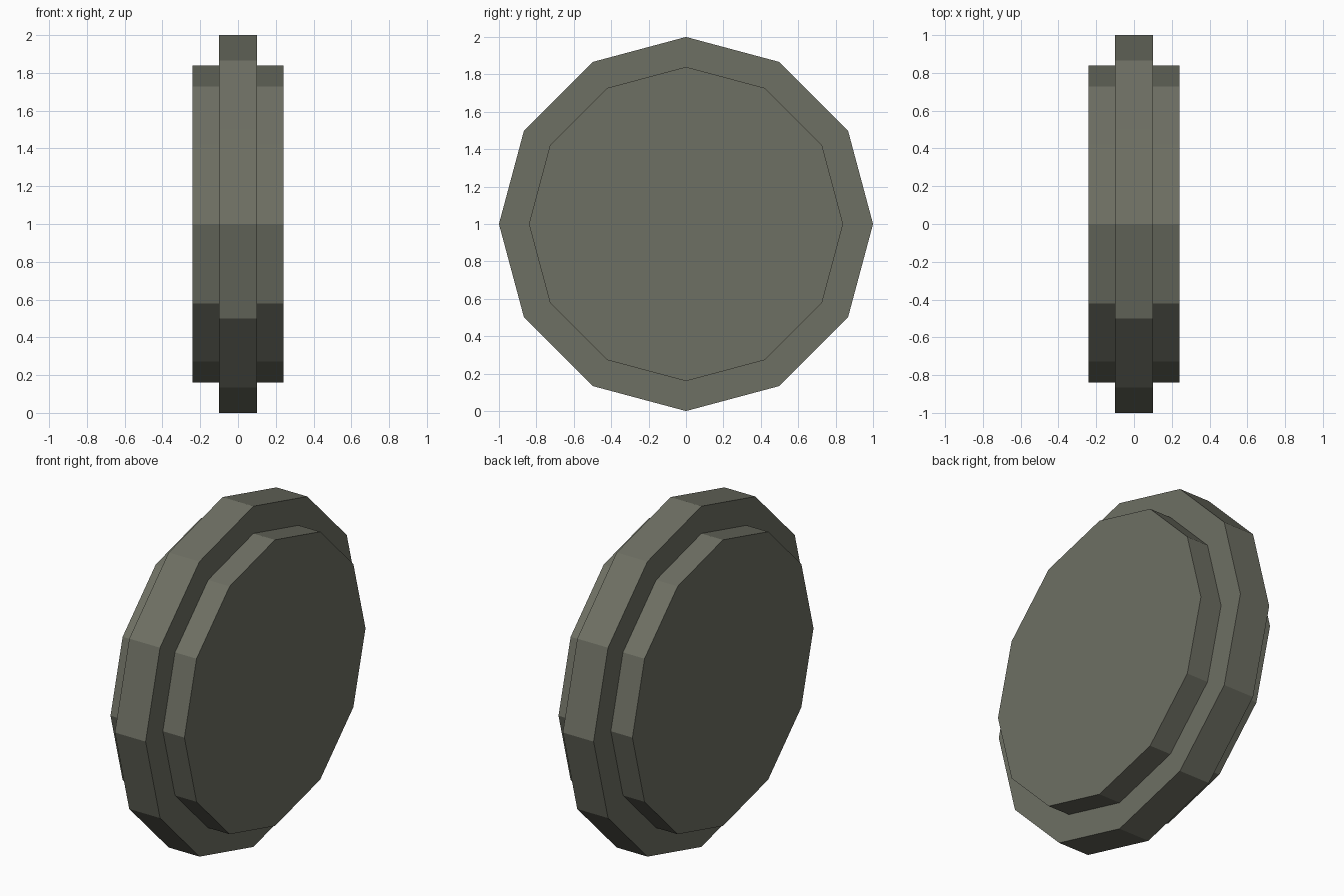
import bpy, bmesh, math

if "Cube" in bpy.data.objects:
    bpy.data.objects.remove(bpy.data.objects["Cube"])

SIDES = 12

# Single flat colour
mat = bpy.data.materials.new("grey_green")
mat.diffuse_color = (0.155, 0.16, 0.125, 1.0)
mat.use_nodes = True
mat.node_tree.nodes["Principled BSDF"].inputs["Base Color"].default_value = mat.diffuse_color


def lathe_x(name, profile, centre_z):
    """Closed solid of revolution about the x axis from (x, radius) points."""
    bm = bmesh.new()
    rings = []
    for x, r in profile:
        angles = [2 * math.pi * i / SIDES for i in range(SIDES)]
        rings.append([bm.verts.new((x, r * math.cos(a), centre_z + r * math.sin(a)))
                      for a in angles])
    for a, b in zip(rings, rings[1:]):
        for i in range(SIDES):
            j = (i + 1) % SIDES
            bm.faces.new((a[i], a[j], b[j], b[i]))
    bm.faces.new(rings[0])
    bm.faces.new(rings[-1])
    bmesh.ops.recalc_face_normals(bm, faces=bm.faces[:])
    mesh = bpy.data.meshes.new(name)
    bm.to_mesh(mesh)
    bm.free()
    mesh.materials.append(mat)
    obj = bpy.data.objects.new(name, mesh)
    bpy.context.collection.objects.link(obj)
    return obj


# Stepped disc: narrow tall rim in the middle, smaller raised disc on each side
half = [(0.24, 0.84), (0.10, 0.84), (0.10, 1.0)]
profile = [(-x, r) for x, r in half] + half[::-1]
lathe_x("stepped_wheel", profile, 1.0)
